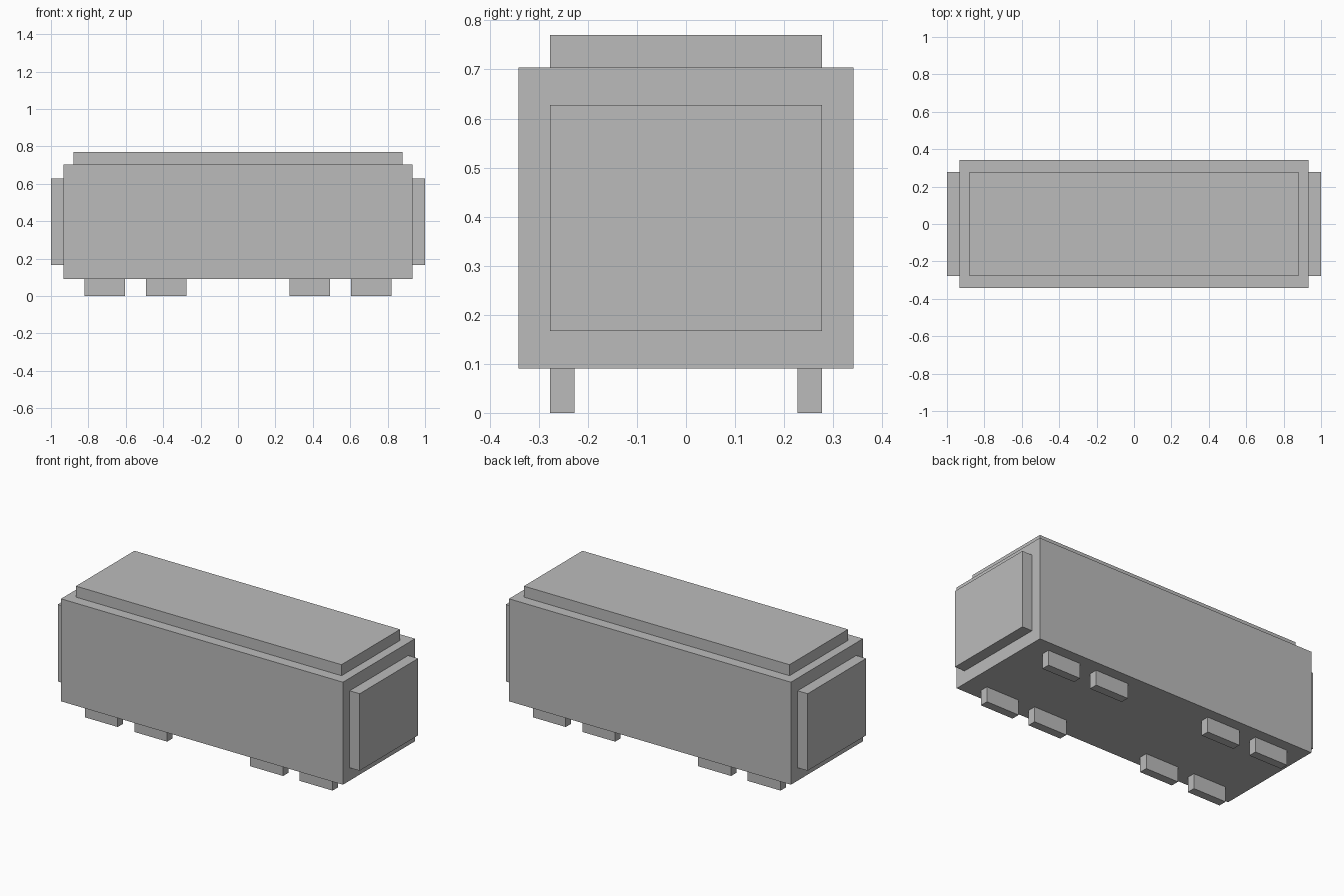
import bpy
import bmesh
from mathutils import Matrix, Vector

if "Cube" in bpy.data.objects:
    bpy.data.objects.remove(bpy.data.objects["Cube"], do_unlink=True)

# One plain grey for every part
grey = bpy.data.materials.new("plain_grey")
grey.use_nodes = True
colour = (0.5, 0.5, 0.5, 1)
grey.diffuse_color = colour
grey.node_tree.nodes["Principled BSDF"].inputs["Base Color"].default_value = colour


def box(name, low, high):
    """Flat-shaded box between two opposite corners."""
    low, high = Vector(low), Vector(high)
    bm = bmesh.new()
    bmesh.ops.create_cube(bm, size=1, matrix=Matrix.Diagonal((*(high - low), 1)))
    mesh = bpy.data.meshes.new(name)
    bm.to_mesh(mesh)
    bm.free()
    mesh.materials.append(grey)
    obj = bpy.data.objects.new(name, mesh)
    obj.location = (low + high) / 2
    bpy.context.collection.objects.link(obj)
    return obj


floor, eaves, top = 0.09, 0.704, 0.77
inset = 0.277  # shared half width of roof, end panels and wheel blocks

# Body and raised roof
box("body", (-0.934, -0.341, floor), (0.934, 0.341, eaves))
box("roof", (-0.88, -inset, eaves), (0.88, inset, top))

# End panels
box("left_end_panel", (0.934, -inset, 0.167), (1, inset, 0.628))
box("right_end_panel", (-1, -inset, 0.167), (-0.934, inset, 0.628))

# Wheel blocks: an inner and an outer one at each corner
for side, sx in (("left", 1), ("right", -1)):
    for face, sy in (("front", -1), ("back", 1)):
        for place, x in (("inner", 0.384), ("outer", 0.712)):
            cx, cy = sx * x, sy * (inset - 0.025)
            box(f"{side}_{face}_{place}_wheel_block",
                (cx - 0.109, cy - 0.025, 0), (cx + 0.109, cy + 0.025, floor))
